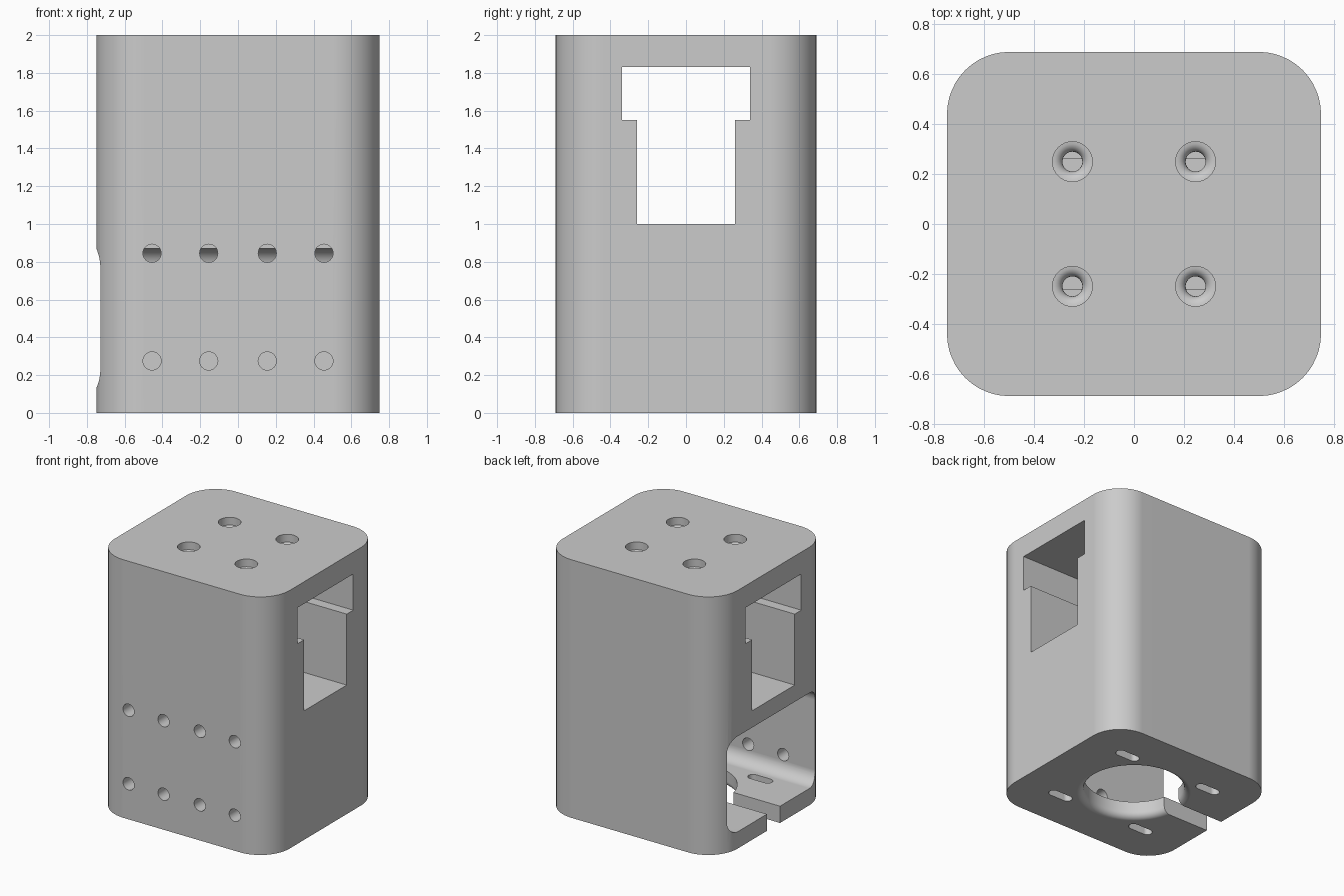
import bpy, bmesh, math
from mathutils import Vector

cube = bpy.data.objects.get("Cube")
if cube:
    bpy.data.objects.remove(cube, do_unlink=True)

grey = bpy.data.materials.new("plain_grey")
grey.use_nodes = True
colour = (0.6, 0.6, 0.6, 1)
grey.diffuse_color = colour
grey.node_tree.nodes["Principled BSDF"].inputs["Base Color"].default_value = colour


def rounded_rect(hx, hy, r, cx=0, cy=0, steps=12):
    """Outline of a rectangle with round corners."""
    pts = []
    for k, (sx, sy) in enumerate([(1, 1), (-1, 1), (-1, -1), (1, -1)]):
        for i in range(steps + 1):
            a = (k + i / steps) * math.pi / 2
            pts.append((cx + sx * (hx - r) + r * math.cos(a),
                        cy + sy * (hy - r) + r * math.sin(a)))
    return pts


def circle(r, cx=0, cy=0, n=32):
    return [(cx + r * math.cos(2 * math.pi * i / n),
             cy + r * math.sin(2 * math.pi * i / n)) for i in range(n)]


def loft(name, rings):
    """Closed solid through a list of matching vertex rings."""
    bm = bmesh.new()
    loops = [[bm.verts.new(p) for p in ring] for ring in rings]
    bm.faces.new(loops[0])
    bm.faces.new(loops[-1])
    n = len(loops[0])
    for a, b in zip(loops, loops[1:]):
        for i in range(n):
            j = (i + 1) % n
            bm.faces.new((a[i], a[j], b[j], b[i]))
    bmesh.ops.remove_doubles(bm, verts=bm.verts, dist=1e-5)
    bmesh.ops.recalc_face_normals(bm, faces=bm.faces)
    mesh = bpy.data.meshes.new(name)
    bm.to_mesh(mesh)
    bm.free()
    mesh.materials.append(grey)
    ob = bpy.data.objects.new(name, mesh)
    bpy.context.collection.objects.link(ob)
    return ob


def prism(name, pts, axis, lo, hi):
    place = {"x": lambda a, b, t: Vector((t, a, b)),
             "y": lambda a, b, t: Vector((a, t, b)),
             "z": lambda a, b, t: Vector((a, b, t))}[axis]
    return loft(name, [[place(a, b, t) for a, b in pts] for t in (lo, hi)])


def lathe(name, profile, cx=0, cy=0, n=32):
    return loft(name, [[Vector((x, y, z)) for x, y in circle(r, cx, cy, n)]
                       for r, z in profile])


# Housing block
housing = prism("housing", rounded_rect(0.75, 0.69, 0.25), "z", 0, 2)
cutters = []

# T-shaped channel running right through
half = [(0.26, 1.0), (0.26, 1.55), (0.34, 1.55), (0.34, 1.83)]
channel = half + [(-y, z) for y, z in reversed(half)]
cutters.append(prism("channel_cutter", channel, "x", -1, 1))

# Lower bay, open on one side
bay = rounded_rect(0.54, 0.37, 0.1, 0, 0.5)
cutters.append(prism("bay_cutter", bay, "x", -1, 0.57))

# Flared round opening in the floor and its entry slot
flare = [(0.41, -0.05), (0.41, 0)]
for i in range(1, 7):
    a = i / 6 * math.pi / 2
    flare.append((0.41 - 0.05 * math.sin(a), 0.05 - 0.05 * math.cos(a)))
cutters.append(lathe("floor_opening_cutter", flare + [(0.36, 0.3)], n=64))
slot = [(-1, -0.08), (-0.2, -0.08), (-0.2, 0.08), (-1, 0.08)]
cutters.append(prism("entry_slot_cutter", slot, "z", -0.1, 0.3))

# Mounting slots in the floor and recessed screw holes in the roof
recess = [(0.08, 2.1), (0.08, 1.94)]
for i in range(1, 7):
    a = i / 6 * math.pi / 2
    recess.append((0.08 - 0.04 * math.sin(a), 1.90 + 0.04 * math.cos(a)))
recess.append((0.04, 1.75))
for sx in (-1, 1):
    for sy in (-1, 1):
        oblong = rounded_rect(0.1, 0.037, 0.0365, 0.375 * sx, 0.375 * sy, 6)
        cutters.append(prism("mount_slot_cutter", oblong, "z", -0.1, 0.3))
        cutters.append(lathe("screw_hole_cutter", recess, 0.247 * sx, 0.25 * sy))

# Two rows of vent holes in the front wall
for x in (-0.455, -0.155, 0.155, 0.455):
    for z in (0.275, 0.845):
        # the bay's round edge is passed fully so the hole stays open
        cutters.append(prism("vent_cutter", circle(0.048, x, z), "y", -0.8, -0.4))

# Cut everything out, then remove the cutters
bpy.context.view_layer.objects.active = housing
for c in cutters:
    c.hide_render = True
    mod = housing.modifiers.new("cut", "BOOLEAN")
    mod.operation = "DIFFERENCE"
    mod.solver = "EXACT"
    mod.object = c
    bpy.ops.object.modifier_apply(modifier=mod.name)
for c in cutters:
    bpy.data.objects.remove(c, do_unlink=True)

# Smooth curves, flat planes
bpy.ops.object.select_all(action="DESELECT")
housing.select_set(True)
bpy.context.view_layer.objects.active = housing
bpy.ops.object.shade_smooth_by_angle(angle=math.radians(30))
weighted = housing.modifiers.new("even_normals", "WEIGHTED_NORMAL")
weighted.keep_sharp = True
